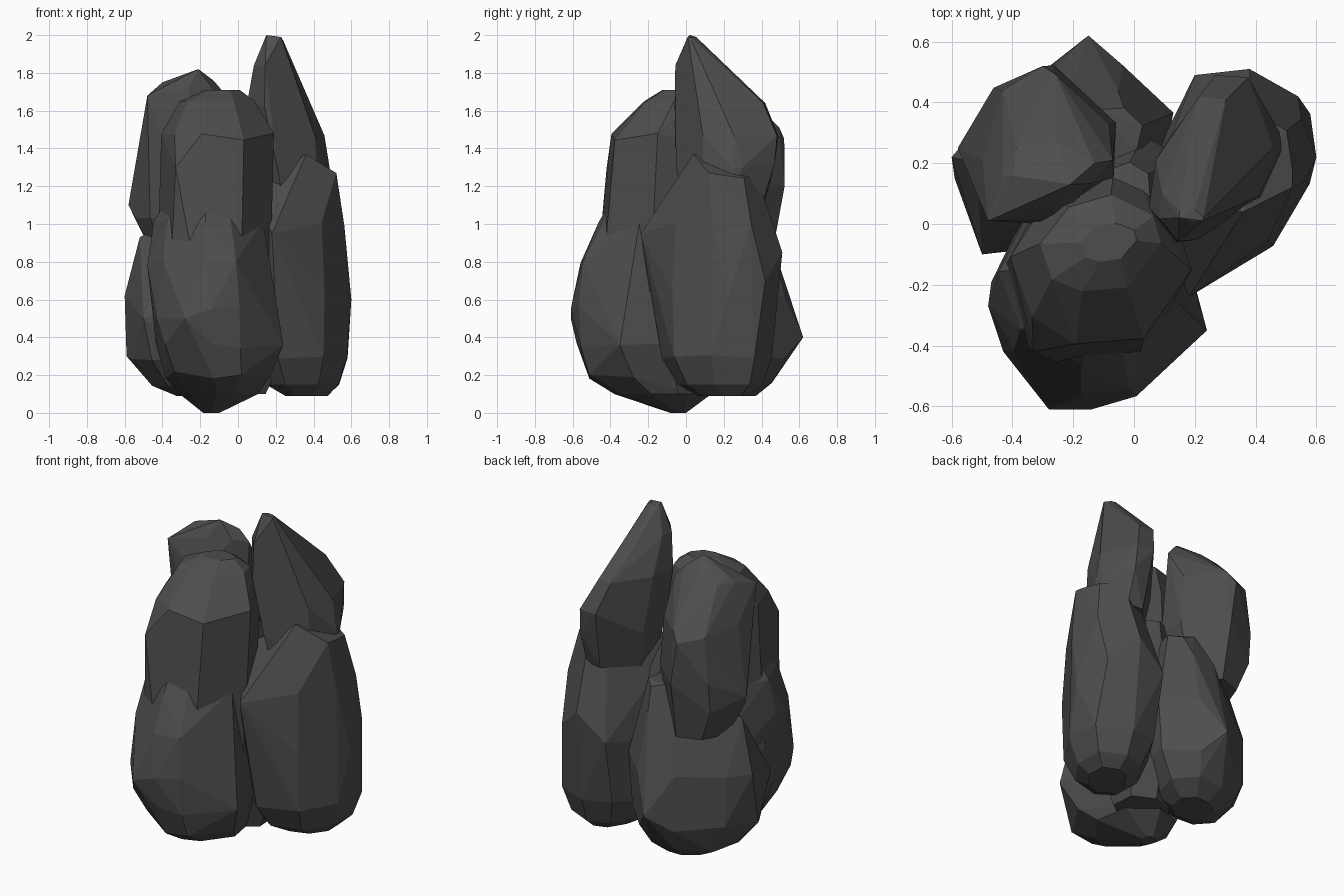
import bpy, bmesh, math, random
from mathutils import Vector

if "Cube" in bpy.data.objects:
    bpy.data.objects.remove(bpy.data.objects["Cube"], do_unlink=True)

# One dark stone colour for the whole cluster
stone = bpy.data.materials.new("dark_stone")
stone.use_nodes = True
colour = (0.075, 0.075, 0.075, 1)
stone.diffuse_color = colour
stone.node_tree.nodes["Principled BSDF"].inputs["Base Color"].default_value = colour


def make_rock(name, rings, sides=7, yaw=0.0, seed=1, spurs=()):
    """Hull a stack of uneven oval rings (height, centre x, centre y, half
    width, half depth), turned by yaw, plus a few spur points, into a boulder."""
    rng = random.Random(seed)
    wobble = [rng.uniform(-0.2, 0.2) for _ in range(sides)]
    turn = math.radians(yaw)
    bm = bmesh.new()
    for height, centre_x, centre_y, half_width, half_depth in rings:
        for side in range(sides):
            angle = math.tau * (side + 0.5 + wobble[side]) / sides
            reach = 1.05 + rng.uniform(-0.05, 0.05)
            lift = rng.uniform(-0.02, 0.02) if 0.15 < height < 1.6 else 0
            across = half_width * reach * math.cos(angle)
            along = half_depth * reach * math.sin(angle)
            bm.verts.new((
                centre_x + across * math.cos(turn) - along * math.sin(turn),
                centre_y + across * math.sin(turn) + along * math.cos(turn),
                height + lift))
    for spur in spurs:
        bm.verts.new(Vector(spur))
    hull = bmesh.ops.convex_hull(bm, input=bm.verts)
    loose = {v for v in hull["geom_interior"] + hull["geom_unused"]
             if isinstance(v, bmesh.types.BMVert)}
    bmesh.ops.delete(bm, geom=list(loose), context="VERTS")
    # Merge nearly level triangles into broad chiselled facets
    bmesh.ops.dissolve_limit(bm, angle_limit=math.radians(7),
                             verts=bm.verts, edges=bm.edges)
    bmesh.ops.recalc_face_normals(bm, faces=bm.faces)
    mesh = bpy.data.meshes.new(name)
    bm.to_mesh(mesh)
    bm.free()
    mesh.materials.append(stone)
    rock = bpy.data.objects.new(name, mesh)
    bpy.context.scene.collection.objects.link(rock)
    return rock


# Front boulder: rounded upper mass on a bulging foot
make_rock("front_rock_upper", [
    (1.71, -.08, -.06, .09, .06),
    (1.65, -.11, -.07, .19, .15),
    (1.46, -.11, -.13, .28, .26),
    (1.25, -.13, -.14, .27, .28),
    (1.0, -.14, -.16, .27, .27),
    (.6, -.13, -.18, .28, .3)], sides=8, yaw=15, seed=3,
    spurs=[(-.33, -.42, 1.3), (.19, -.15, 1.48), (.03, .11, 1.45)])
make_rock("front_rock_foot", [
    (1.2, -.14, -.16, .18, .18),
    (1.0, -.15, -.18, .27, .27),
    (.8, -.15, -.22, .31, .33),
    (.55, -.13, -.24, .32, .35),
    (.35, -.12, -.24, .31, .34),
    (.2, -.11, -.2, .27, .31),
    (.1, -.1, -.12, .2, .24),
    (0, -.14, -.04, .04, .04)], sides=8, yaw=10, seed=5,
    spurs=[(.24, -.35, .36), (-.28, -.61, .5), (-.14, -.61, .55),
           (-.48, -.27, .78), (-.43, -.42, .5)])

# Tall boulder: leaning pointed crown on a broad slab
make_rock("tall_rock_crown", [
    (1.99, .19, .03, .04, .02),
    (1.84, .18, .08, .09, .13),
    (1.64, .21, .18, .14, .24),
    (1.46, .27, .22, .17, .27),
    (1.3, .28, .22, .18, .26),
    (1.1, .3, .2, .16, .22)], yaw=-20, seed=8,
    spurs=[(.14, -.06, 1.62), (.24, .03, 1.97), (.15, .02, 2),
           (.48, .3, 1.3)])
make_rock("tall_rock_slab", [
    (1.25, .36, .2, .15, .18),
    (1.0, .33, .17, .22, .29),
    (.65, .33, .17, .24, .3),
    (.3, .33, .17, .24, .3),
    (.15, .34, .18, .18, .24),
    (.09, .36, .2, .1, .14)], sides=8, yaw=-35, seed=11,
    spurs=[(.18, -.24, .95), (.6, .22, .6), (.52, .12, 1.27),
           (.38, .51, .85), (.08, .05, 1.2), (.36, .04, 1.37),
           (.2, .49, .7), (.54, .42, .7), (.44, .02, .4)])

# Back boulder: blunt sloping head on one broad lobe
make_rock("back_rock_head", [
    (1.72, -.28, .17, .15, .1),
    (1.5, -.29, .25, .2, .24),
    (1.2, -.3, .25, .23, .25),
    (1.05, -.31, .25, .22, .23),
    (.85, -.28, .27, .16, .18)], seed=14,
    spurs=[(-.58, .25, 1.1), (-.48, .01, 1.68), (-.3, .52, 1.45),
           (-.07, .21, 1.69), (-.21, .13, 1.82), (-.4, .16, 1.75),
           (-.13, .2, 1.76)])
make_rock("back_rock_lobe", [
    (1.08, -.1, .27, .13, .1),
    (.95, -.17, .24, .24, .19),
    (.62, -.22, .22, .35, .27),
    (.3, -.22, .23, .34, .27),
    (.16, -.21, .25, .25, .2),
    (.09, -.2, .26, .13, .11)], sides=8, yaw=35, seed=20,
    spurs=[(-.15, .62, .4), (-.6, .22, .62), (-.59, .15, .3),
           (.06, .44, .6), (-.5, -.1, .5), (-.52, .2, .93)])

# Inner stone closing the gaps between the boulders
make_rock("core_rock", [
    (1.25, -.02, .12, .08, .08),
    (.9, .02, .1, .18, .18),
    (.3, .02, .08, .22, .2),
    (.1, 0, .06, .16, .14)], seed=23)
